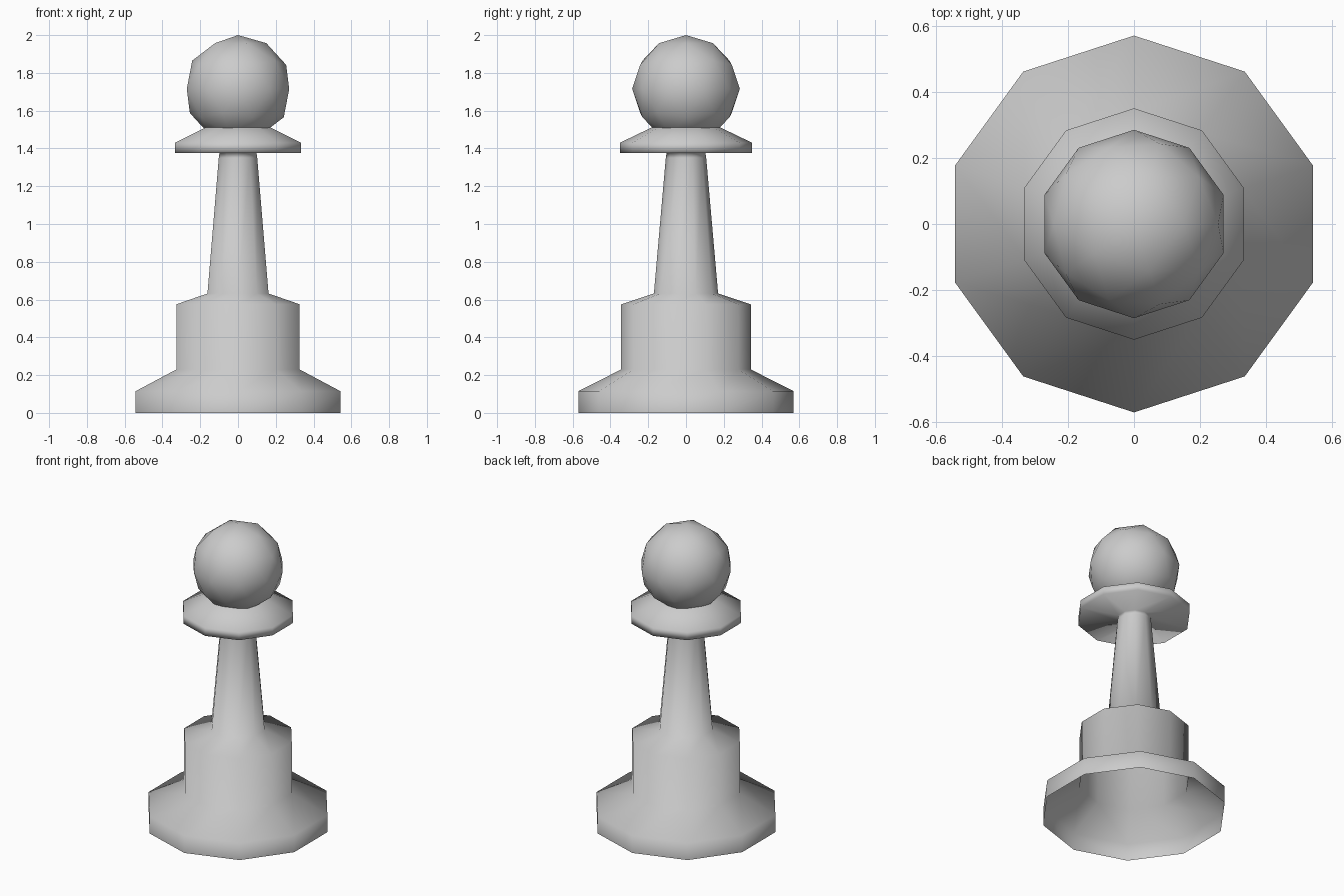
import bpy, bmesh
from math import cos, sin, pi

if "Cube" in bpy.data.objects:
    bpy.data.objects.remove(bpy.data.objects["Cube"])

SIDES = 10


def smooth(obj):
    for p in obj.data.polygons:
        p.use_smooth = True


def lathe(name, profile):
    """Revolve (radius, z) points into an open shell with corners on the y axis."""
    bm = bmesh.new()
    rings = []
    for r, z in profile:
        rings.append([bm.verts.new((r * cos(pi / 2 + 2 * pi * i / SIDES),
                                    r * sin(pi / 2 + 2 * pi * i / SIDES), z))
                      for i in range(SIDES)])
    for low, high in zip(rings, rings[1:]):
        for i in range(SIDES):
            j = (i + 1) % SIDES
            bm.faces.new((low[i], low[j], high[j], high[i]))
    mesh = bpy.data.meshes.new(name)
    bm.to_mesh(mesh)
    bm.free()
    obj = bpy.data.objects.new(name, mesh)
    bpy.context.collection.objects.link(obj)
    smooth(obj)
    return obj


# Body: hollow foot, drum, tapered stem and collar in one shell
lathe("body", [
    (0.57, 0.0), (0.57, 0.115), (0.343, 0.23),
    (0.343, 0.575), (0.17, 0.632),
    (0.107, 1.35), (0.103, 1.377),
    (0.35, 1.377), (0.35, 1.43), (0.18, 1.512),
])

# Head: low-poly ball resting in the collar
bpy.ops.mesh.primitive_ico_sphere_add(subdivisions=2, radius=0.285,
                                      location=(0, 0, 1.715))
head = bpy.context.object
head.name = "head"
smooth(head)
